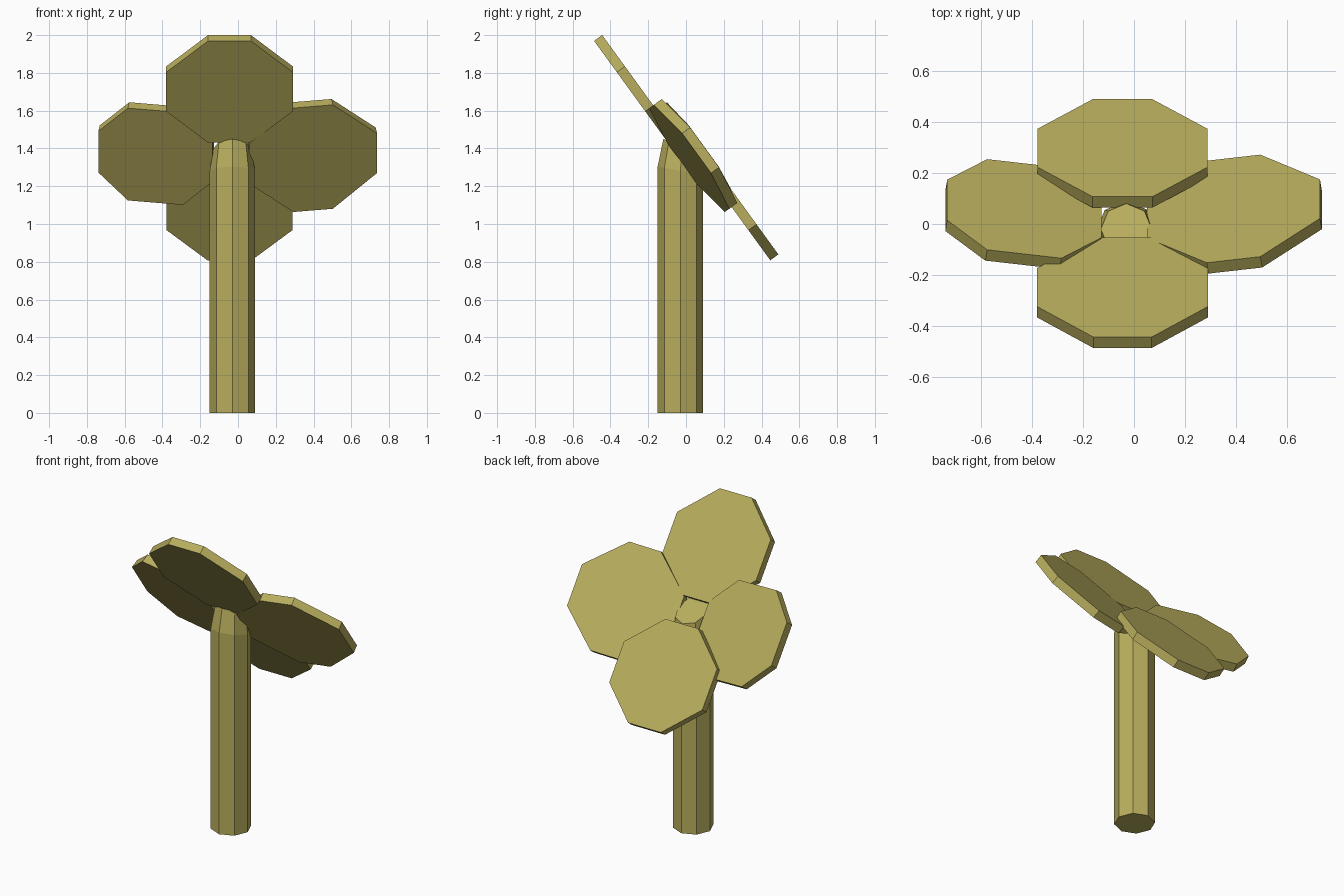
import bpy, bmesh, math
from mathutils import Vector

if "Cube" in bpy.data.objects:
    bpy.data.objects.remove(bpy.data.objects["Cube"])

mat = bpy.data.materials.new("olive_yellow")
mat.diffuse_color = (0.48, 0.42, 0.11, 1)
mat.use_nodes = True
mat.node_tree.nodes["Principled BSDF"].inputs["Base Color"].default_value = mat.diffuse_color


def finish(bm, name):
    bmesh.ops.recalc_face_normals(bm, faces=bm.faces)
    me = bpy.data.meshes.new(name)
    bm.to_mesh(me)
    bm.free()
    me.materials.append(mat)
    ob = bpy.data.objects.new(name, me)
    bpy.context.collection.objects.link(ob)
    return ob


def loft(name, rings):
    """Closed solid through rings of equal point count."""
    bm = bmesh.new()
    vs = [[bm.verts.new(p) for p in r] for r in rings]
    n = len(vs[0])
    for a, b in zip(vs, vs[1:]):
        for i in range(n):
            j = (i + 1) % n
            bm.faces.new((a[i], a[j], b[j], b[i]))
    bm.faces.new(vs[0][::-1])
    bm.faces.new(vs[-1])
    return finish(bm, name)


# Stem: eight-sided post whose tip leans back under the flower head
def stem_ring(cy, z, r, slope):
    ring = []
    for k in range(8):
        a = k * math.pi / 4
        dy = r * math.sin(a)
        ring.append((-0.03 + r * math.cos(a), cy + dy, z + dy * slope))
    return ring


loft("stem", [stem_ring(-0.03, 0, 0.12, 0),
              stem_ring(-0.03, 1.28, 0.12, -0.2),
              stem_ring(-0.02, 1.40, 0.10, -0.5)])

# Petals: octagonal slabs on a steep plane, side petals cupped inwards
TILT = math.radians(54)
THICK = 0.053


def petal(name, center, cup, a, w, b, h):
    n = Vector((cup, math.sin(TILT), math.cos(TILT))).normalized()
    v = Vector((0, -math.cos(TILT), math.sin(TILT)))
    u = v.cross(n).normalized()
    c = Vector(center)
    quarter = [(w, -b), (w, b), (a, h), (-a, h)]
    outline = quarter + [(-x, -y) for x, y in quarter]
    top = [c + u * x + v * y for x, y in outline]
    loft(name, [[p - n * THICK for p in top], top])


petal("upper_petal", (-0.045, -0.248, 1.731), 0, 0.113, 0.335, 0.128, 0.333)
petal("lower_petal", (-0.045, 0.298, 1.102), 0, 0.117, 0.333, 0.128, 0.325)
petal("left_petal", (-0.43, 0.06, 1.388), 0.14, 0.147, 0.305, 0.135, 0.302)
petal("right_petal", (0.39, 0.06, 1.378), -0.14, 0.106, 0.342, 0.13, 0.34)
